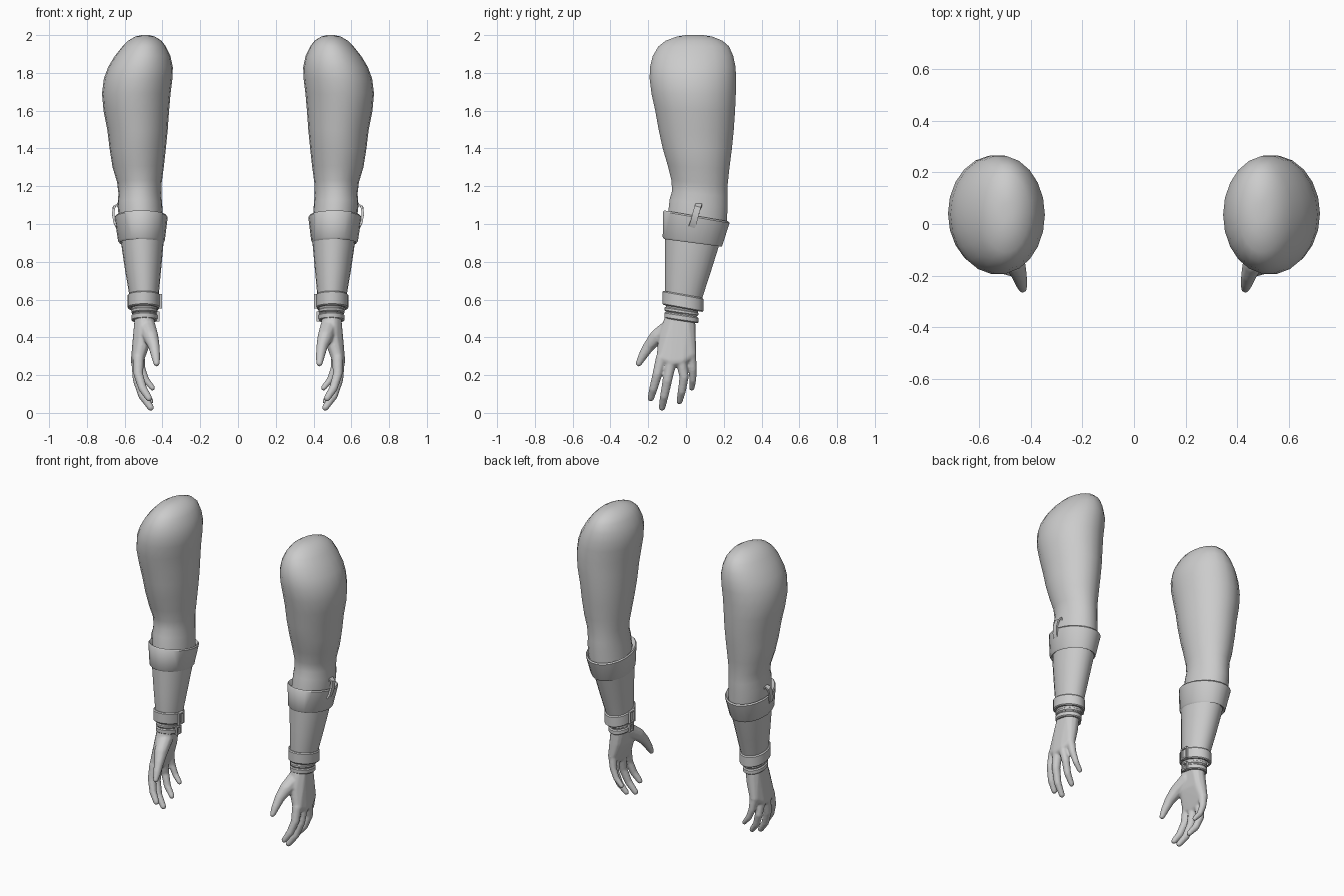
import bpy, bmesh, math
from mathutils import Vector, Matrix

if "Cube" in bpy.data.objects:
    bpy.data.objects.remove(bpy.data.objects["Cube"])


def finish(name, bm, angle=40, remesh=0):
    """Turn a bmesh of the +x part into a mirrored, smooth-shaded object."""
    bmesh.ops.recalc_face_normals(bm, faces=bm.faces)
    me = bpy.data.meshes.new(name)
    bm.to_mesh(me)
    bm.free()
    ob = bpy.data.objects.new(name, me)
    bpy.context.collection.objects.link(ob)
    bpy.ops.object.select_all(action='DESELECT')
    ob.select_set(True)
    bpy.context.view_layer.objects.active = ob
    bpy.ops.object.shade_smooth_by_angle(angle=math.radians(angle))
    if remesh:
        m = ob.modifiers.new("blend", 'REMESH')
        m.mode = 'VOXEL'
        m.voxel_size = remesh
        m.use_smooth_shade = True
        s = ob.modifiers.new("soften", 'SMOOTH')
        s.factor, s.iterations = 0.5, 5
    m = ob.modifiers.new("mirror", 'MIRROR')
    m.use_mirror_merge = False
    return ob


def loft(name, rows, n=22, angle=40, cap=True):
    """Rows are (z, x min, x max, y min, y max, slope of z along y)."""
    bm = bmesh.new()
    rings = []
    for z, x0, x1, y0, y1, slope in rows:
        ring = []
        for i in range(n):
            a = 2 * math.pi * i / n
            dy = (y1 - y0) / 2 * math.sin(a)
            ring.append(bm.verts.new(((x0 + x1) / 2 + (x1 - x0) / 2 * math.cos(a),
                                      (y0 + y1) / 2 + dy, z + slope * dy)))
        rings.append(ring)
    for a, b in zip(rings, rings[1:]):
        for i in range(n):
            j = (i + 1) % n
            bm.faces.new((a[i], a[j], b[j], b[i]))
    if cap:
        bm.faces.new(rings[0])
        bm.faces.new(rings[-1])
    return finish(name, bm, angle)


def hull(bm, balls):
    """Convex hull around balls (x, y, z, radius)."""
    part = bmesh.new()
    for x, y, z, r in balls:
        bmesh.ops.create_icosphere(part, subdivisions=2, radius=r,
                                   matrix=Matrix.Translation((x, y, z)))
    res = bmesh.ops.convex_hull(part, input=part.verts)
    inner = [g for g in res["geom_interior"] if isinstance(g, bmesh.types.BMVert)]
    bmesh.ops.delete(part, geom=inner, context='VERTS')
    me = bpy.data.meshes.new("tmp")
    part.to_mesh(me)
    part.free()
    bm.from_mesh(me)
    bpy.data.meshes.remove(me)


# Upper sleeve with rounded shoulder
loft("sleeve", [
    (2.0, .47, .51, 0, .09, 0), (1.992, .44, .545, -.05, .14, 0),
    (1.97, .405, .582, -.11, .195, 0), (1.94, .382, .612, -.148, .23, 0),
    (1.89, .358, .652, -.178, .252, 0), (1.83, .345, .688, -.193, .265, 0),
    (1.77, .347, .71, -.195, .267, 0), (1.69, .357, .72, -.185, .266, 0),
    (1.6, .365, .712, -.165, .262, 0), (1.5, .372, .692, -.147, .255, 0),
    (1.4, .382, .68, -.125, .245, 0), (1.3, .393, .664, -.098, .231, -.05),
    (1.22, .404, .64, -.079, .222, -.08), (1.16, .406, .633, -.075, .222, -.1),
    (1.11, .402, .637, -.088, .222, -.14), (1.0, .395, .63, -.1, .215, -.17)], angle=60)

# Turned-back cuff at the elbow
loft("elbow_cuff", [
    (.915, .405, .61, -.1, .165, -.13), (.9, .395, .628, -.118, .19, -.13),
    (.91, .388, .635, -.125, .195, -.13), (1.035, .372, .654, -.123, .232, -.17),
    (1.043, .378, .648, -.117, .226, -.17), (1.02, .4, .63, -.095, .21, -.17)], cap=False)

# Forearm
loft("forearm", [
    (.97, .388, .625, -.11, .195, -.15), (.87, .397, .615, -.112, .165, -.15),
    (.75, .408, .597, -.112, .127, -.17), (.62, .42, .575, -.112, .085, -.18),
    (.52, .43, .557, -.105, .056, -.18)])


# Wrist bands: the upper strap and the glove hem
def band(name, z0, z1, x0, x1, y0, y1, slope, t=.018):
    b = .006
    loft(name, [(z0, x0 + t, x1 - t, y0 + t, y1 - t, slope),
                (z0, x0 + b, x1 - b, y0 + b, y1 - b, slope),
                (z0 + b, x0, x1, y0, y1, slope), (z1 - b, x0, x1, y0, y1, slope),
                (z1, x0 + b, x1 - b, y0 + b, y1 - b, slope),
                (z1, x0 + t, x1 - t, y0 + t, y1 - t, slope)], cap=False)


band("wrist_strap", .553, .628, .412, .585, -.126, .093, -.18)
band("glove_edge", .525, .549, .427, .565, -.115, .066, -.15)
band("glove_hem", .487, .521, .425, .565, -.116, .066, -.15)

# Hand: palm, thumb and fingers blended into one skin
bm = bmesh.new()
hull(bm, [(.493, -.052, .52, .055), (.493, -.003, .51, .052),
          (.497, -.1, .41, .046), (.505, .008, .4, .044),
          (.527, -.125, .29, .032), (.535, -.075, .275, .034),
          (.535, -.025, .28, .033), (.522, .025, .31, .03)])
digits = {
    "thumb": [(.485, -.07, .46, .05), (.462, -.15, .405, .042), (.445, -.195, .355, .031),
              (.436, -.23, .3, .024), (.431, -.25, .262, .017)],
    "index": [(.527, -.13, .29, .031), (.528, -.152, .205, .026),
              (.505, -.172, .13, .023), (.472, -.186, .078, .018)],
    "middle": [(.535, -.08, .27, .031), (.532, -.098, .175, .026),
               (.505, -.115, .09, .023), (.462, -.127, .028, .018)],
    "ring": [(.535, -.026, .28, .03), (.53, -.01, .19, .025),
             (.505, -.022, .115, .022), (.464, -.034, .062, .017)],
    "little": [(.522, .025, .31, .029), (.512, .035, .235, .022),
               (.488, .036, .175, .019), (.453, .031, .132, .015)]}
for joints in digits.values():
    for pair in zip(joints, joints[1:]):
        hull(bm, pair)
finish("hand", bm, remesh=.006)

# Strap loop hooked over the outside of the cuff
bm = bmesh.new()
path = [Vector(p) for p in ((.642, .03, .985), (.654, .04, 1.01), (.661, .052, 1.055),
                            (.656, .062, 1.09), (.64, .068, 1.102), (.622, .066, 1.08),
                            (.615, .06, 1.04))]
rings = []
for i, p in enumerate(path):
    d = (path[min(i + 1, len(path) - 1)] - path[max(i - 1, 0)]).normalized()
    side = (Vector((0, 1, 0)) - d * d.y).normalized()
    out = d.cross(side)
    rings.append([bm.verts.new(p + side * s * .017 + out * o * .006)
                  for s, o in ((-1, -1), (1, -1), (1, 1), (-1, 1))])
for a, b in zip(rings, rings[1:]):
    for i in range(4):
        bm.faces.new((a[i], a[i - 1], b[i - 1], b[i]))
bm.faces.new(rings[0])
bm.faces.new(rings[-1])
finish("cuff_loop", bm)


# Small buckles on the inner side of the wrist
def buckle(name, x, y, z, w, h):
    bm = bmesh.new()
    t = .009
    for dy, dz, sy, sz in ((w, 0, t, h * 2), (-w, 0, t, h * 2),
                           (0, h, w * 2 + t, t), (0, -h, w * 2 + t, t)):
        bmesh.ops.create_cube(bm, size=1, matrix=Matrix.Translation((x, y + dy, z + dz))
                              @ Matrix.Diagonal((.016, sy, sz, 1)))
    finish(name, bm)


buckle("strap_buckle", .411, -.015, .59, .022, .034)
buckle("hem_buckle", .424, -.025, .51, .018, .022)
